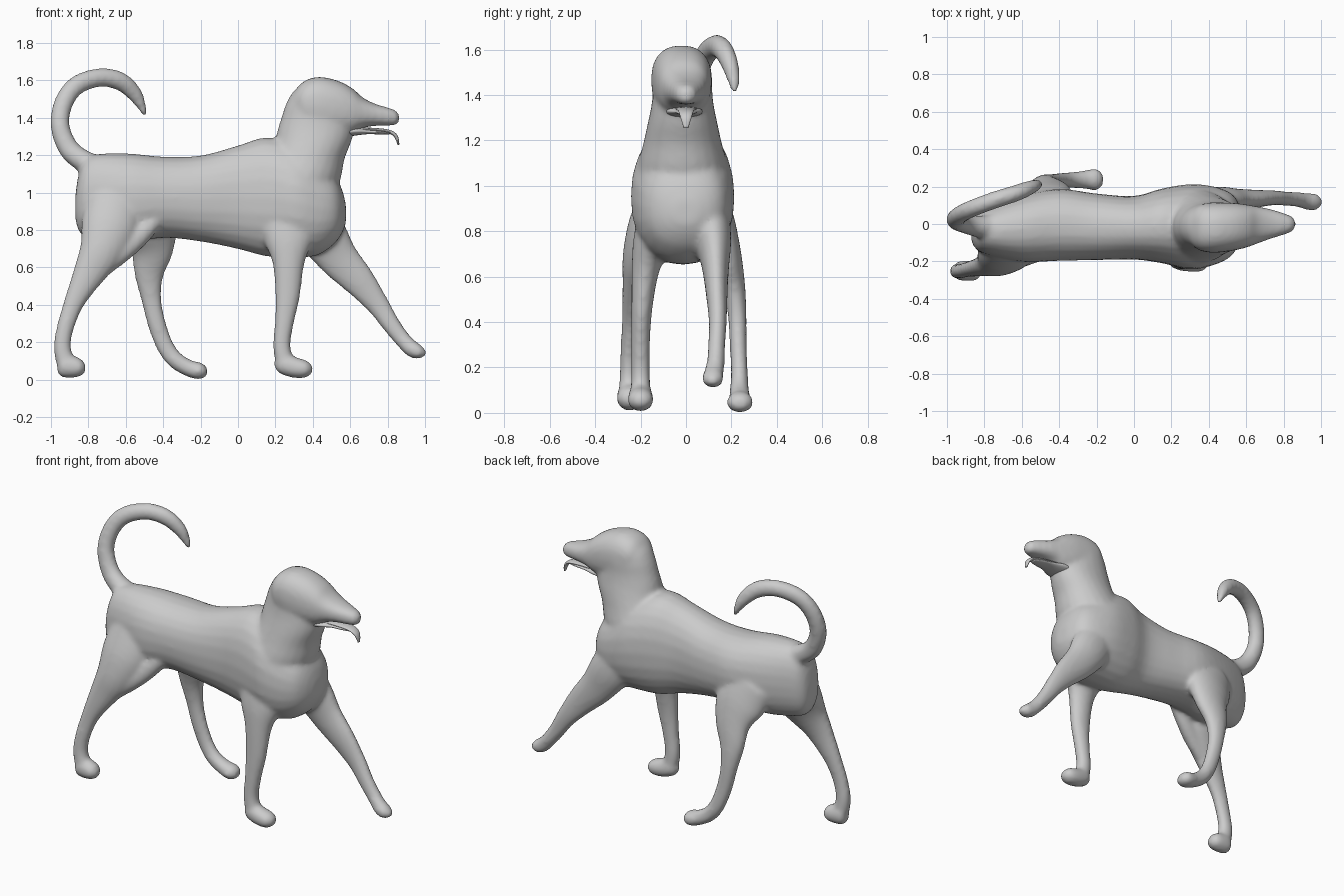
import bpy, bmesh, math
from mathutils import Vector

fur = bpy.data.materials.new("plain grey")
fur.diffuse_color = (0.6, 0.6, 0.6, 1)


def smooth_path(rows, steps=4):
    """Catmull-Rom resampling of (x, y, z, in-plane radius, lateral radius) rows."""
    p = [Vector(r) for r in rows]
    p = [p[0]] + p + [p[-1]]
    out = []
    for a, b, c, d in zip(p, p[1:], p[2:], p[3:]):
        for i in range(steps):
            t = i / steps
            out.append(0.5 * (2 * b + (c - a) * t + (2 * a - 5 * b + 4 * c - d) * t * t
                              + (3 * b - a - 3 * c + d) * t ** 3))
    return out + [p[-1]]


def loft(bm, rows, power=1.0, sides=24, axis=None):
    """Skin of oval rings along a path; power below 1 is boxier, axis fixes the ring direction."""
    path = smooth_path(rows)
    centres = [Vector(q[:3]) for q in path]
    rings = []
    for i, q in enumerate(path):
        tangent = (centres[min(i + 1, len(path) - 1)] - centres[max(i - 1, 0)]).normalized()
        tangent = Vector(axis) if axis else tangent
        side = (Vector((0, 1, 0)) - tangent * tangent.y).normalized()
        up = tangent.cross(side)
        ring = []
        for k in range(sides):
            a = 2 * math.pi * k / sides
            c, s = math.cos(a), math.sin(a)
            c = math.copysign(abs(c) ** power, c)
            s = math.copysign(abs(s) ** power, s)
            ring.append(bm.verts.new(centres[i] + up * c * max(q[3], .004) + side * s * max(q[4], .004)))
        rings.append(ring)
    for r, n in zip(rings, rings[1:]):
        for k in range(sides):
            j = (k + 1) % sides
            bm.faces.new((r[k], r[j], n[j], n[k]))
    bm.faces.new(rings[0][::-1])
    bm.faces.new(rings[-1])


def finish(name, bm):
    bmesh.ops.recalc_face_normals(bm, faces=bm.faces)
    me = bpy.data.meshes.new(name)
    bm.to_mesh(me)
    bm.free()
    for f in me.polygons:
        f.use_smooth = True
    me.materials.append(fur)
    ob = bpy.data.objects.new(name, me)
    bpy.context.collection.objects.link(ob)
    return ob


bm = bmesh.new()

# torso, rump to chest
loft(bm, [(-.87, -.04, .92, .06, .05), (-.848, -.04, .95, .16, .09), (-.79, -.038, .975, .222, .125),
          (-.6, -.025, .97, .24, .178), (-.4, -.005, .975, .217, .192), (-.2, -.015, .968, .23, .178),
          (0, -.02, .975, .277, .17), (.15, -.01, .977, .318, .2), (.3, -.015, .955, .302, .228),
          (.42, -.01, .92, .257, .212), (.51, -.005, .91, .19, .175), (.555, 0, .9, .12, .12),
          (.577, 0, .885, .05, .05)], .9, axis=(1, 0, 0))

# neck, nape and throat
loft(bm, [(.24, -.012, .95, .24, .19), (.295, -.014, 1.06, .25, .205), (.36, -.015, 1.18, .21, .175),
          (.4, -.015, 1.27, .205, .155), (.417, -.015, 1.34, .204, .14), (.425, -.015, 1.4, .193, .132),
          (.433, -.015, 1.47, .178, .13), (.44, -.015, 1.54, .145, .118),
          (.45, -.015, 1.59, .09, .075)], .95, axis=(0, 0, 1))

# skull and muzzle
loft(bm, [(.3, -.02, 1.47, .07, .08), (.35, -.02, 1.472, .122, .122),
          (.43, -.02, 1.466, .153, .134), (.53, -.015, 1.452, .148, .128), (.61, -.01, 1.437, .122, .113),
          (.665, -.005, 1.427, .083, .098), (.73, 0, 1.416, .06, .08), (.81, 0, 1.405, .047, .055),
          (.845, 0, 1.4, .038, .04), (.862, 0, 1.398, .02, .02)], .84, axis=(1, 0, 0))

# tail
loft(bm, [(-.72, -.02, 1.12, .07, .07), (-.82, -.015, 1.165, .06, .06), (-.905, 0, 1.235, .056, .05),
          (-.952, .02, 1.36, .051, .048), (-.93, .05, 1.485, .051, .046), (-.86, .085, 1.575, .051, .046),
          (-.74, .13, 1.615, .05, .046), (-.63, .165, 1.595, .05, .044), (-.555, .195, 1.53, .042, .038),
          (-.515, .21, 1.46, .025, .027), (-.495, .215, 1.41, .01, .012)])

# hind leg stepping back, with the skin fold ahead of its thigh
loft(bm, [(-.65, -.11, .98, .15, .085), (-.685, -.155, .82, .155, .1), (-.73, -.2, .69, .12, .08),
          (-.795, -.225, .57, .088, .055), (-.873, -.24, .42, .056, .042), (-.92, -.25, .29, .047, .038),
          (-.94, -.252, .18, .046, .04), (-.925, -.252, .1, .05, .045)])
loft(bm, [(-.45, -.13, .85, .05, .05), (-.54, -.16, .76, .06, .05), (-.63, -.19, .68, .06, .05),
          (-.72, -.21, .6, .05, .04)])
loft(bm, [(-.965, -.25, .08, .02, .02), (-.945, -.25, .077, .06, .048), (-.89, -.25, .069, .06, .055),
          (-.84, -.25, .062, .046, .05), (-.815, -.25, .06, .018, .02)])

# hind leg stepping forward
loft(bm, [(-.54, .09, .95, .15, .085), (-.48, .135, .82, .158, .085), (-.46, .18, .7, .118, .064),
          (-.475, .21, .57, .081, .05), (-.465, .225, .44, .055, .042), (-.435, .23, .3, .049, .038),
          (-.39, .235, .18, .047, .038), (-.335, .235, .105, .046, .042), (-.26, .237, .06, .045, .05),
          (-.2, .238, .045, .045, .059), (-.165, .238, .041, .022, .027)])

# straight front leg
loft(bm, [(.27, -.12, .88, .17, .09), (.27, -.155, .74, .13, .08), (.27, -.18, .62, .085, .06),
          (.265, -.195, .45, .067, .046), (.247, -.2, .3, .051, .042), (.234, -.2, .18, .047, .042),
          (.25, -.2, .09, .05, .045)])
loft(bm, [(.205, -.2, .11, .02, .02), (.235, -.2, .09, .055, .046), (.3, -.2, .065, .056, .056),
          (.365, -.2, .055, .046, .054), (.4, -.2, .05, .018, .02)])

# raised front leg reaching out
loft(bm, [(.38, .1, .88, .14, .09), (.46, .12, .76, .13, .08), (.54, .13, .645, .108, .06),
          (.645, .135, .53, .088, .048), (.745, .14, .405, .062, .04), (.815, .135, .3, .05, .038),
          (.88, .13, .215, .044, .04), (.93, .12, .165, .045, .045), (.97, .118, .147, .038, .046),
          (1.005, .117, .14, .015, .02)])

dog = finish("dog_body", bm)
rm = dog.modifiers.new("blend parts", 'REMESH')
rm.mode = 'VOXEL'
rm.voxel_size = .013
rm.use_smooth_shade = True
sm = dog.modifiers.new("soften joins", 'SMOOTH')
sm.factor = .5
sm.iterations = 9

# lower jaw
bm = bmesh.new()
loft(bm, [(.55, -.01, 1.325, .03, .08), (.62, -.005, 1.328, .024, .078), (.69, 0, 1.326, .014, .052),
          (.76, 0, 1.322, .011, .038), (.81, 0, 1.318, .007, .02)])
finish("lower_jaw", bm)

# tongue hanging over the jaw
bm = bmesh.new()
loft(bm, [(.64, 0, 1.34, .009, .05), (.74, 0, 1.335, .01, .038), (.81, 0, 1.325, .01, .032),
          (.845, 0, 1.3, .01, .024), (.858, 0, 1.255, .005, .01)])
finish("tongue", bm)
